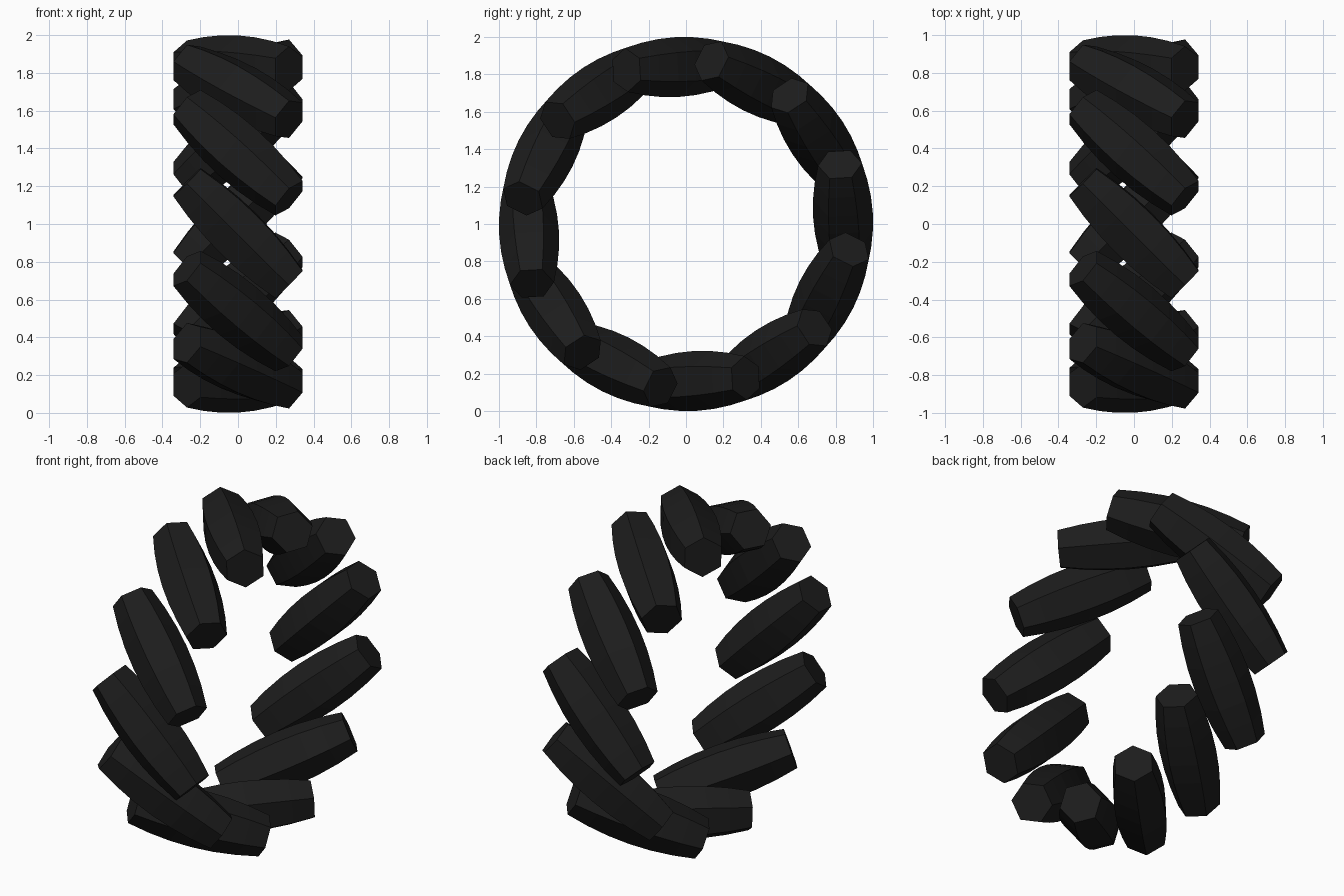
import bpy, bmesh, math
from mathutils import Matrix, Vector

if "Cube" in bpy.data.objects:
    bpy.data.objects.remove(bpy.data.objects["Cube"])

COUNT = 12          # rollers around the wheel
PHASE = 3.3         # degrees
RING_R = 0.84       # distance from wheel axis to roller centre
HALF = 0.382        # half length of a roller
SIDES = 6
STEPS = 6

dark = bpy.data.materials.new("black_rubber")
dark.diffuse_color = (0.012, 0.012, 0.012, 1)
dark.use_nodes = True
dark.node_tree.nodes["Principled BSDF"].inputs["Base Color"].default_value = dark.diffuse_color


def roller_mesh():
    """Hexagonal barrel at 45 degrees whose outer ridge follows the rim circle."""
    bm = bmesh.new()
    axis = Vector((1, 0, 1)).normalized()
    side = Vector((1, 0, -1)).normalized()
    radial = Vector((0, 1, 0))
    rings = []
    for i in range(STEPS + 1):
        s = HALF * (2 * i / STEPS - 1)
        r = 1 - math.sqrt(RING_R ** 2 + s * s / 2)
        ring = []
        for k in range(SIDES):
            a = math.tau * k / SIDES
            ring.append(bm.verts.new(radial * (RING_R + r * math.cos(a))
                                     + axis * s + side * r * math.sin(a)))
        rings.append(ring)
    for lo, hi in zip(rings, rings[1:]):
        for k in range(SIDES):
            n = (k + 1) % SIDES
            bm.faces.new((lo[k], lo[n], hi[n], hi[k]))
    bm.faces.new(rings[0])
    bm.faces.new(rings[-1])
    bmesh.ops.recalc_face_normals(bm, faces=bm.faces)
    mesh = bpy.data.meshes.new("roller")
    bm.to_mesh(mesh)
    bm.free()
    mesh.materials.append(dark)
    return mesh


# Ring of rollers around the x axis
mesh = roller_mesh()
for i in range(COUNT):
    ob = bpy.data.objects.new(f"roller_{i + 1:02d}", mesh)
    bpy.context.collection.objects.link(ob)
    angle = math.radians(PHASE + 360 * i / COUNT)
    ob.matrix_world = Matrix.Translation((0, 0, 1)) @ Matrix.Rotation(angle, 4, 'X')
